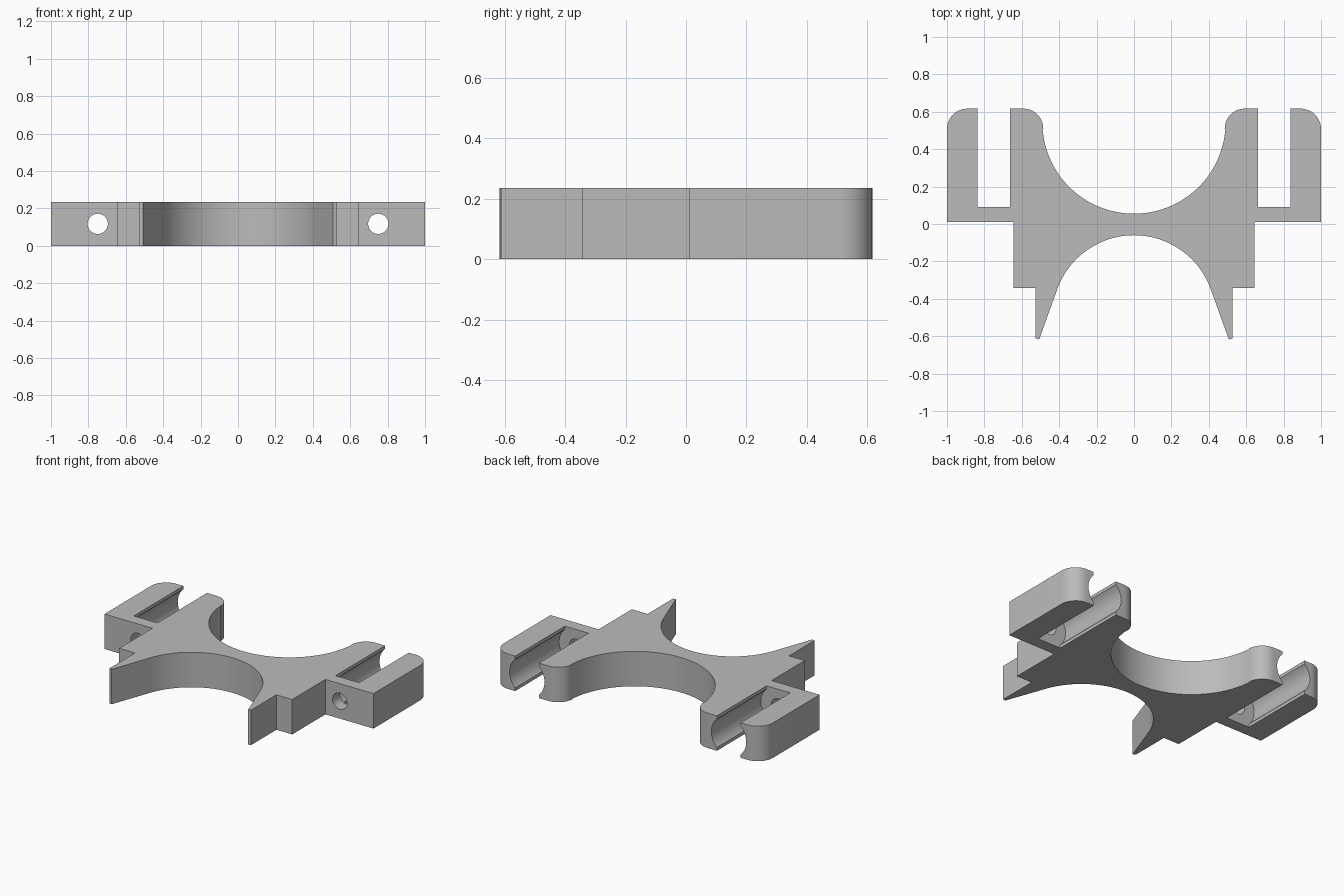
import bpy, bmesh
from math import radians, cos, sin, pi

HEIGHT = 0.235
MID = HEIGHT / 2
ARM_X = 0.75          # centre line of each clip slot

cube = bpy.data.objects.get("Cube")
if cube:
    bpy.data.objects.remove(cube)

grey = bpy.data.materials.new("plain grey")
grey.use_nodes = True
COLOUR = (0.5, 0.5, 0.5, 1)
grey.diffuse_color = COLOUR
grey.node_tree.nodes["Principled BSDF"].inputs["Base Color"].default_value = COLOUR


def arc(cx, cy, r, start, end, steps):
    """Points on a circle from start to end, in degrees."""
    angles = [radians(start + (end - start) * i / steps) for i in range(steps + 1)]
    return [(cx + r * cos(a), cy + r * sin(a)) for a in angles]


# Half outline on +x, from the front cradle round to the back cradle
half = arc(0, -0.496, 0.436, 90, 20, 24)
half += [(0.507, -0.617), (0.526, -0.612), (0.526, -0.343), (0.643, -0.343),
         (0.643, 0.01), (1, 0.01)]
half += arc(0.89, 0.507, 0.11, 0, 90, 10)
half += [(0.838, 0.617), (0.838, 0.09), (0.662, 0.09), (0.662, 0.617)]
half += arc(0.592, 0.51, 0.107, 90, 180, 10)
half += arc(0, 0.545, 0.49, -4, -90, 32)
outline = half + [(-x, y) for x, y in reversed(half[1:-1])]

# Body: extruded outline
bm = bmesh.new()
face = bm.faces.new([bm.verts.new((x, y, 0)) for x, y in outline])
top = bmesh.ops.extrude_face_region(bm, geom=[face])["geom"]
bmesh.ops.translate(bm, vec=(0, 0, HEIGHT),
                    verts=[v for v in top if isinstance(v, bmesh.types.BMVert)])
bmesh.ops.recalc_face_normals(bm, faces=bm.faces)
mesh = bpy.data.meshes.new("double_clip_body")
bm.to_mesh(mesh)
bm.free()
mesh.materials.append(grey)
body = bpy.data.objects.new("double_clip_body", mesh)
bpy.context.collection.objects.link(body)
bpy.context.view_layer.objects.active = body


def bore(name, x, radius, y0, y1):
    """Cut a round channel along y through the body."""
    bpy.ops.mesh.primitive_cylinder_add(
        vertices=64, radius=radius, depth=y1 - y0,
        location=(x, (y0 + y1) / 2, MID), rotation=(pi / 2, 0, 0))
    cutter = bpy.context.object
    cutter.name = name
    cutter.hide_render = True
    cutter.data.materials.append(grey)
    bpy.context.view_layer.objects.active = body
    mod = body.modifiers.new(name, "BOOLEAN")
    mod.operation = "DIFFERENCE"
    mod.solver = "EXACT"
    mod.object = cutter
    bpy.ops.object.modifier_apply(modifier=mod.name)
    bpy.data.objects.remove(cutter)


# Rod channels in the clips and screw holes in their end walls
for side in (-1, 1):
    bore("rod_channel", side * ARM_X, 0.13, 0.09, 0.8)
    bore("screw_hole", side * ARM_X, 0.054, -0.1, 0.2)

bpy.ops.object.select_all(action="DESELECT")
body.select_set(True)
bpy.context.view_layer.objects.active = body
bpy.ops.object.shade_smooth_by_angle(angle=radians(25))
